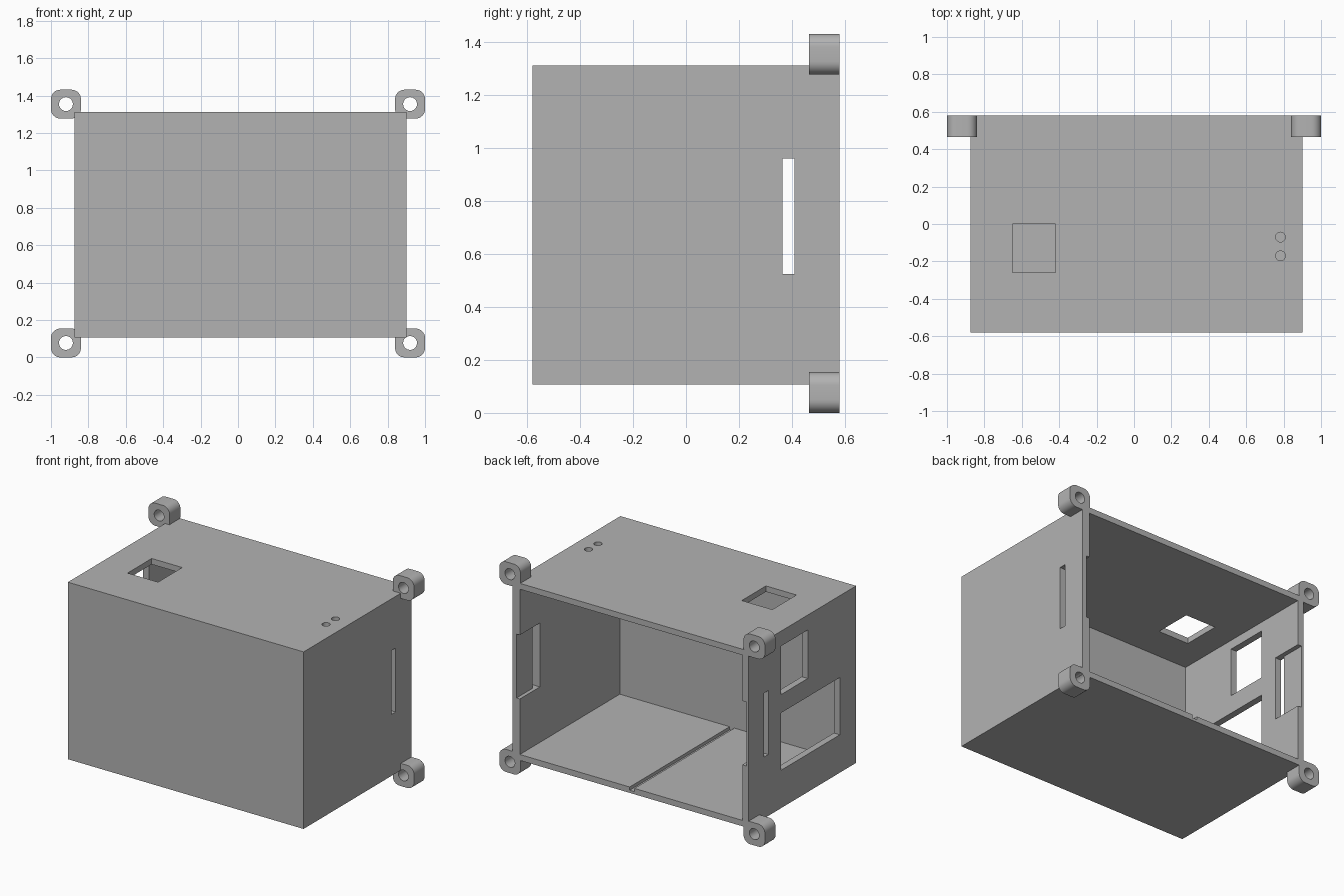
import bpy, bmesh, math
from mathutils import Matrix, Vector

if "Cube" in bpy.data.objects:
    bpy.data.objects.remove(bpy.data.objects["Cube"], do_unlink=True)

grey = bpy.data.materials.new("case grey")
grey.use_nodes = True
grey.diffuse_color = (0.45, 0.45, 0.45, 1)
grey.node_tree.nodes["Principled BSDF"].inputs["Base Color"].default_value = grey.diffuse_color


def add_object(name, bm):
    mesh = bpy.data.meshes.new(name)
    bm.to_mesh(mesh)
    bm.free()
    mesh.materials.append(grey)
    obj = bpy.data.objects.new(name, mesh)
    bpy.context.collection.objects.link(obj)
    return obj


def block(name, x, y, z, radius=0):
    """Box from (min, max) spans, optionally rounded along its y edges."""
    bm = bmesh.new()
    size = Vector((x[1] - x[0], y[1] - y[0], z[1] - z[0]))
    centre = Vector((sum(x), sum(y), sum(z))) / 2
    bmesh.ops.create_cube(bm, size=1, matrix=Matrix.Translation(centre) @ Matrix.Diagonal(size).to_4x4())
    if radius:
        edges = [e for e in bm.edges if abs(e.verts[0].co.y - e.verts[1].co.y) > 0.01]
        bmesh.ops.bevel(bm, geom=edges, offset=radius, segments=8, profile=0.5, affect='EDGES')
    return add_object(name, bm)


def rod(name, centre, radius, length, rotation=Matrix()):
    bm = bmesh.new()
    bmesh.ops.create_cone(bm, cap_ends=True, segments=32, radius1=radius, radius2=radius,
                          depth=length, matrix=Matrix.Translation(centre) @ rotation)
    return add_object(name, bm)


def activate(obj):
    bpy.ops.object.select_all(action='DESELECT')
    obj.select_set(True)
    bpy.context.view_layer.objects.active = obj


def cut(target, cutter):
    cutter.hide_render = True
    activate(target)
    mod = target.modifiers.new("cut", 'BOOLEAN')
    mod.operation = 'DIFFERENCE'
    mod.solver = 'EXACT'
    mod.object = cutter
    bpy.ops.object.modifier_apply(modifier=mod.name)
    bpy.data.objects.remove(cutter, do_unlink=True)


def smooth(obj):
    activate(obj)
    bpy.ops.object.shade_smooth_by_angle(angle=math.radians(30))


# Hollow case, open at the back
LEFT, RIGHT, BACK, BOTTOM, TOP = 0.9, -0.875, 0.58, 0.107, 1.312
WALL = 0.045
case = block("case", (RIGHT, LEFT), (-0.58, BACK), (BOTTOM, TOP))
cut(case, block("cavity", (RIGHT + WALL, LEFT - 0.055), (-0.495, 1), (BOTTOM + 0.04, TOP - 0.04)))

# Slots through both side walls, with a shallow inner recess running to the back rim
slot_z = (0.525, 0.96)
cut(case, block("side_slots", (-1.1, 1.1), (0.365, 0.41), slot_z))
cut(case, block("side_recesses", (RIGHT + 0.015, LEFT - 0.03), (0.365, 1), slot_z))

# Two windows in the right wall
for z in ((0.365, 0.755), (0.88, 1.21)):
    front = -0.405 if z[0] < 0.5 else -0.06
    cut(case, block("side_window", (-1.1, -0.7), (front, 0.23), z))

# Square opening and two small holes in the top
cut(case, block("top_opening", (-0.65, -0.42), (-0.26, 0), (1.1, 1.5)))
for y in (-0.07, -0.17):
    cut(case, rod("top_hole", (0.783, y, TOP), 0.026, 0.3))

# Narrow groove along the floor
cut(case, block("floor_groove", (-0.018, 0.018), (-0.495, 1), (BOTTOM + 0.018, 0.3)))
smooth(case)

# Rounded mounting lugs with screw holes at the back corners
for side, x in (("left", 0.92), ("right", -0.92)):
    for level, z in (("lower", 0.077), ("upper", 1.354)):
        lug = block(side + "_" + level + "_lug", (x - 0.08, x + 0.08), (0.465, BACK),
                    (z - 0.077, z + 0.077), 0.05)
        cut(lug, rod("screw_hole", (x, 0.52, z), 0.037, 0.4, Matrix.Rotation(math.pi / 2, 4, 'X')))
        smooth(lug)
